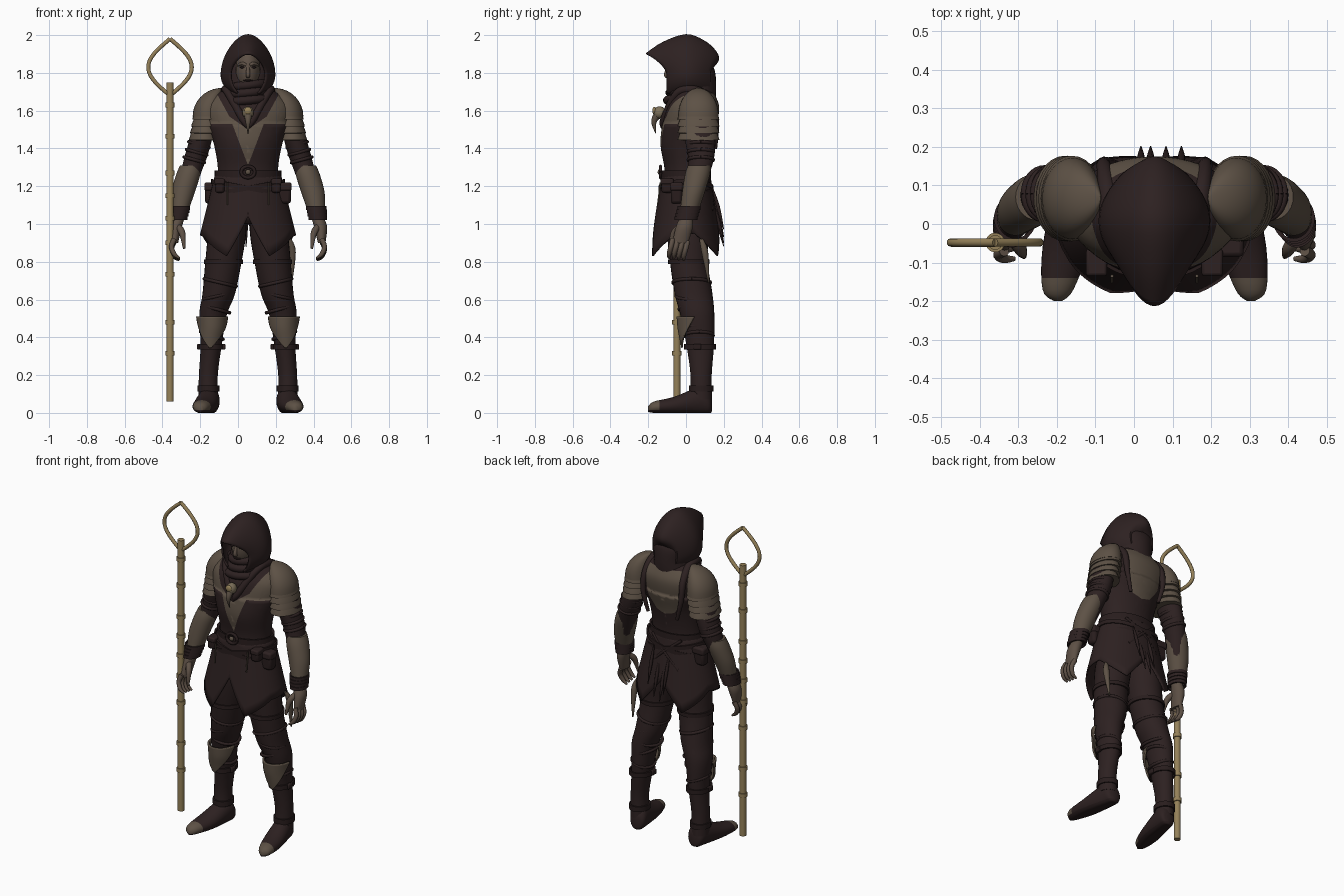
import bpy, bmesh
from math import sin, cos, pi, radians
from mathutils import Vector

if "Cube" in bpy.data.objects:
    bpy.data.objects.remove(bpy.data.objects["Cube"])

C = .053  # body centre line


def material(name, *rgb):
    m = bpy.data.materials.new(name)
    m.use_nodes = True
    m.diffuse_color = (*rgb, 1)
    m.node_tree.nodes["Principled BSDF"].inputs["Base Color"].default_value = (*rgb, 1)
    return m


dark = material("dark cloth", .026, .015, .015)
leather = material("dark leather", .021, .012, .012)
tan = material("tan armour", .11, .083, .06)
skin = material("weathered skin", .11, .08, .06)
gold = material("pale gold wood", .3, .22, .1)
bone = material("old bone", .2, .16, .1)


def grid(name, mat, rows, closed=True, caps=True, thick=0):
    """Skin rows of points into a smooth surface."""
    bm = bmesh.new()
    vs = [[bm.verts.new(p) for p in row] for row in rows]
    n = len(vs[0])
    for a, b in zip(vs, vs[1:]):
        for i in range(n if closed else n - 1):
            j = (i + 1) % n
            bm.faces.new((a[i], a[j], b[j], b[i]))
    if caps and closed:
        bm.faces.new(vs[0][::-1])
        bm.faces.new(vs[-1])
    bmesh.ops.recalc_face_normals(bm, faces=bm.faces)
    me = bpy.data.meshes.new(name)
    bm.to_mesh(me)
    bm.free()
    me.materials.append(mat)
    me.shade_smooth()
    me.set_sharp_from_angle(angle=radians(45))
    ob = bpy.data.objects.new(name, me)
    bpy.context.collection.objects.link(ob)
    if thick:
        m = ob.modifiers.new("thickness", "SOLIDIFY")
        m.thickness, m.offset = thick, 0
    return ob


def spline(pts, k=5):
    """Smooth curve through control tuples of any length."""
    out = []
    for i in range(len(pts) - 1):
        quad = list(zip(pts[max(i - 1, 0)], pts[i], pts[i + 1], pts[min(i + 2, len(pts) - 1)]))
        for j in range(k):
            t = j / k
            out.append([b + t / 2 * (c - a + t * (a + a - 5*b + 4*c - d + t * (3 * (b - c) - a + d)))
                        for a, b, c, d in quad])
    return out + [list(pts[-1])]


def turn(n, closed=False):
    """Angles of a full turn, with the last repeating the first when closed."""
    return [2 * pi * i / n for i in range(n + closed)]


def loft(name, mat, rings, s=1, k=5, n=28, axis="z", half=False, thick=0):
    """Ellipse rings (offset, y, z, rx, ry); with half, a sixth value limits the front arc in degrees."""
    rows = []
    for r in spline(rings, k) if k > 1 else rings:
        x, y, z, rx, ry = r[:5]
        angles = [radians(r[5] * (2 * i / (n - 1) - 1) - 90) for i in range(n)] if half else turn(n)
        row = []
        for a in angles:
            u, v = x + rx * cos(a), ry * sin(a)
            row.append((C + s * u, y + v, z) if axis == "z" else (C + s * u, y, max(z + v, 0)))
        rows.append(row)
    return grid(name, mat, rows, not half, not half, thick)


def tube(name, mat, pts, s=1, k=5, base=C):
    """Sweep a circle along points (offset, y, z, radius)."""
    path = spline(pts, k)
    pos = [Vector((base + s * p[0], p[1], p[2])) for p in path]
    nrm, rows = Vector((.3, .8, .5)), []
    for i, p in enumerate(path):
        t = (pos[min(i + 1, len(pos) - 1)] - pos[max(i - 1, 0)]).normalized()
        nrm = (nrm - t * nrm.dot(t)).normalized()
        side = t.cross(nrm)
        rows.append([pos[i] + p[3] * (nrm * cos(a) + side * sin(a)) for a in turn(10)])
    return grid(name, mat, rows)


def hoop(name, mat, x, y, z, rx, ry, tilt, r, s=1):
    """Round fold of cloth encircling a limb."""
    tube(name, mat, [(x + rx * cos(a), y + ry * sin(a), z + tilt * cos(a), r) for a in turn(16, True)], s, k=2)


def band(name, mat, x, y, z, rx, ry, h, s=1, tilt=0):
    """Flat strap around a body part, optionally tilted."""
    rows = []
    for dz, g in ((-h, -.004), (-h, .005), (h, .005), (h, -.004)):
        rows.append([(C + s * (x + (rx + g) * cos(a)), y + (ry + g) * sin(a), z + dz + tilt * cos(a))
                     for a in turn(36)])
    grid(name, mat, rows, caps=False)


def box(name, mat, centre, size, s=1):
    x, y, z = centre
    a, b, h = (v / 2 for v in size)
    rows = [[(C + s * (x + i * a), y + j * b, z + k * h) for i, j in ((-1, -1), (1, -1), (1, 1), (-1, 1))]
            for k in (-1, 1)]
    m = grid(name, mat, rows).modifiers.new("soft edges", "BEVEL")
    m.width, m.segments = min(size) / 4, 2


def ball(name, mat, centre, radii):
    x, y, z = centre
    rx, ry, rz = radii
    arc = [pi * (i + .05) / 14.1 for i in range(15)]
    loft(name, mat, [(x, y, z - rz * cos(a), rx * sin(a), ry * sin(a)) for a in arc], k=1)


def paint(ob, mats, planes, rule):
    """Cut clean borders, then colour faces by a rule on their centre."""
    bm = bmesh.new()
    bm.from_mesh(ob.data)
    for co, no in planes:
        bmesh.ops.bisect_plane(bm, geom=bm.verts[:] + bm.edges[:] + bm.faces[:], plane_co=co, plane_no=no)
    for f in bm.faces:
        c = f.calc_center_median()
        f.material_index = rule(abs(c.x - C), c.y, c.z)
    bm.to_mesh(ob.data)
    bm.free()
    for m in mats:
        ob.data.materials.append(m)


# Torso with chest wedge, upper chest and back shield
torso = loft("torso", dark, [(0, 0, 1.2, .165, .115), (0, 0, 1.3, .16, .115), (0, 0, 1.42, .18, .135),
                             (0, .02, 1.53, .215, .145), (0, .035, 1.62, .225, .14), (0, .04, 1.68, .175, .115),
                             (0, .03, 1.73, .1, .095), (0, .02, 1.78, .065, .07)], n=48)
chest, armpit = .38, 1.53
cuts = [((C, 0, z), (0, 0, 1)) for z in (armpit, 1.69)]
for s in (1, -1):
    cuts += [((C, 0, 1.31), (1, 0, -chest * s)), ((C, 0, 1.5), (-.7 * s, 0, 1)), ((C, 0, 1.39), (1, 0, -.55 * s)),
             ((C, 0, 1.4), (-.3 * s, 0, 1)), ((C, 0, 1.34), (-1.3 * s, 0, 1))]
    cuts += [((C + u * s, 0, 0), (1, 0, 0)) for u in (.115, .16)]


def torso_rule(u, y, z):
    if y < .04:
        wedge = u < chest * (z - 1.31) and z < 1.5 + .7 * u
        return int(wedge or (z > armpit and u > .55 * (z - 1.39)))
    shield = u < .115 and max(1.4 + .3 * u, 1.34 + 1.3 * u) < z < 1.69
    return int(shield or (u > .16 and z > armpit))


paint(torso, [tan], cuts, torso_rule)
loft("pelvis", dark, [(0, 0, 1, .07, .08), (0, 0, 1.06, .16, .115), (0, 0, 1.25, .16, .11)])

# Tunic skirt with pointed tails and notches front and back
HEM = ((0, 1.04), (24, .83), (64, .93), (105, .95), (150, .83), (180, 1))


def hem(deg):
    for (a, p), (b, q) in zip(HEM, HEM[1:]):
        if deg <= b:
            return p + (q - p) * (deg - a) / (b - a)


skirt = []
for j in range(9):
    row = []
    for deg in range(-180, 180, 3):
        drop = (1.28 - hem(abs(deg))) * j / 8
        a = radians(deg)
        row.append((C + (.166 + .25 * drop) * sin(a), -(.122 + .155 * drop) * cos(a), 1.28 - drop))
    skirt.append(row)
grid("tunic_skirt", dark, skirt, caps=False, thick=.008)
tube("skirt_overlap", leather, [(0, -.126, 1.25, .004), (0, -.158, 1.05, .004)])

# Belts, buckle, pouches and hanging gear
band("waist_belt", leather, 0, 0, 1.265, .172, .127, .018)
tube("buckle", leather, [(.036 * cos(a), -.135, 1.275 + .03 * sin(a), .009) for a in turn(12, True)], k=2)
ball("buckle_stud", tan, (0, -.14, 1.275), (.014, .01, .014))
for s in (1, -1):
    band("slung_belt", leather, 0, 0, 1.19, .19, .14, .012, tilt=.035 * s)
    for x, y, z, w in ((.19, -.05 * s, 1.16, .075), (.15, -.1, 1.2, .05)):
        box("belt_pouch", leather, (x, y, z), (w, .06, w * 1.4), s)
        box("pouch_flap", dark, (x, y, z + w / 2), (w * 1.1, .07, w * .6), s)
    tube("front_charm", tan, [(.11, -.135, 1.22, .004), (.11, -.15, 1.1, .004)], s)
    tube("back_strap", leather, [(-.1, .11, 1.25, .009), (0, .14, 1.17, .009), (.1, .135, 1.07, .009)], s)
for x, z in ((-.035, 1), (-.01, .95), (.03, .97), (.07, 1.04)):
    tube("back_charm", leather, [(x, .14, z + .15, .004), (x, .17, z + .05, .01), (x, .2, z - .07, .002)])
tube("dagger_sheath", tan, [(.22, .08, .92, .01), (.235, .1, .85, .018), (.23, .12, .69, .004)])

# Hood: peaked arches swept from the pointed brim to the nape, each with its crown height and depth
crowns = spline([(1.9, -.21), (1.96, -.12), (2, 0), (1.97, .09), (1.92, .15), (1.87, .17), (1.82, .13)], 4)
hood = []
for i, (top, crown_y) in enumerate(crowns):
    t = i / (len(crowns) - 1)
    width = .14 * sin(.7 + (pi - .73) * t)
    base_y = min(.3 * t - .1, .125)
    row = []
    for deg in range(-55, 236, 8):
        c = sin(radians(deg))
        up = max(c, 0)
        z = 1.79 + c * ((top - 1.79) if c > 0 else .12)
        row.append((C + width * cos(radians(deg)) * (1 - up * up / 5), base_y + (crown_y - base_y) * up ** 1.8, z))
    hood.append(row)
grid("hood", dark, hood, closed=False, thick=.01)
loft("hood_nape", dark, [(0, .03, 1.64, .135, .125), (0, .04, 1.73, .11, .12),
                         (0, .06, 1.82, .11, .09), (0, .06, 1.87, .06, .05)])
for i in range(3):
    r = .083 + .013 * i
    hoop("scarf_fold", dark, 0, .01, 1.735 - .04 * i, r, r, .01, .023)
for s in (1, -1):
    tube("collar_strap", dark, [(.1, .155, 1.4, .01), (.13, .16, 1.52, .015), (.13, .14, 1.63, .02), (.12, .07, 1.7, .025),
                                (.11, -.04, 1.7, .02), (.03, -.115, 1.56, .02), (0, -.125, 1.51, .01)], s)

# Face
ball("head", skin, (0, -.015, 1.82), (.065, .085, .12))
tube("nose", skin, [(0, -.09, 1.84, .007), (0, -.105, 1.79, .012), (0, -.09, 1.78, .009)])
tube("mouth", leather, [(-.024, -.085, 1.76, .003), (0, -.095, 1.76, .005), (.024, -.085, 1.76, .003)])
for s in (1, -1):
    tube("brow", skin, [(.01, -.095, 1.84, .008), (.03, -.09, 1.85, .009), (.055, -.07, 1.84, .006)], s)
    ball("eye", leather, (s * .03, -.09, 1.83), (.014, .007, .006))

# Bird skull pendant
ball("pendant_skull", bone, (0, -.14, 1.59), (.03, .033, .033))
tube("pendant_beak", tan, [(0, -.15, 1.58, .022), (0, -.17, 1.54, .014), (0, -.16, 1.48, .002)])
ball("pendant_gem", gold, (0, -.168, 1.6), (.02, .01, .02))

for s, side in ((1, "left"), (-1, "right")):
    # Shoulder armour: a rounded cap over four overlapping bands
    arc = [pi / 2 * (i + .5) / 8.5 for i in range(9)]
    loft(side + "_shoulder_cap", tan, [(.14 + .073 * sin(a), .066, 1.57 + .15 * cos(a), .08 * sin(a), .107 * sin(a))
                                       for a in arc], s, k=1)
    for i in range(4):
        z, x = 1.595 - i * .036, .214 + i * .006
        loft(side + "_shoulder_band", tan, [(x, .066, z - d, .066 + g, .096 + g)
                                            for d, g in ((0, 0), (.03, .012), (.042, .015), (.044, -.01))], s, k=1)
    # Arm, bracer and wrist wrap
    loft(side + "_arm", dark, [(.215, .065, 1.62, .06, .08), (.25, .075, 1.45, .06, .08), (.275, .08, 1.36, .06, .07),
                               (.3, .07, 1.28, .055, .06), (.34, .04, 1.15, .05, .05), (.365, 0, 1.03, .036, .04)], s)
    for i in range(3):
        hoop(side + "_sleeve_fold", dark, .26 + .012 * i, .078, 1.42 - .04 * i, .054, .066, .015, .009, s)
    loft(side + "_bracer", tan, [(.305, .07, 1.31, .055, .06), (.317, .06, 1.26, .064, .066),
                                 (.343, .04, 1.17, .062, .06), (.36, .02, 1.08, .048, .05)], s)
    for i in range(4):
        band(side + "_wrist_wrap", dark, .361 + i * .003, .015 - i * .005, 1.085 - i * .018, .05 - i * .002, .056, .01, s)
    # Hand
    loft(side + "_palm", skin, [(.37, 0, 1.03, .033, .035), (.385, -.01, .98, .034, .045), (.39, -.03, .9, .02, .042)], s)
    for i in range(4):
        y, z = -.07 + i * .026, .92 - .004 * i
        tube(side + "_finger", skin, [(.39, y, z, .014), (.405, y - .01, z - .04, .0135),
                                      (.39, y - .02, z - .08, .012), (.363, y - .02, z - .1, .006)], s)
    tube(side + "_thumb", skin, [(.37, -.03, .985, .018), (.348, -.065, .95, .017), (.338, -.085, .87, .006)], s)
    # Leg with cloth folds
    loft(side + "_leg", dark, [(.095, .01, 1.06, .085, .11), (.11, .01, .95, .1, .11), (.13, .015, .8, .096, .1),
                               (.155, .04, .63, .086, .1), (.185, .06, .52, .073, .09), (.195, .075, .36, .056, .073),
                               (.21, .08, .2, .05, .056), (.21, .08, .07, .052, .058)], s)
    for i in range(5):
        t = i / 4
        r = .085 - .025 * t
        hoop(side + "_trouser_fold", dark, .147 + .045 * t, .03 + .04 * t, .69 - .28 * t, r, r + .014,
             .02 * (-1) ** i, .009, s)
    loft(side + "_knee_guard", tan, [(.19, .055, .51, .08, .1, 85), (.19, .06, .45, .077, .1, 62),
                                     (.197, .066, .39, .072, .095, 32), (.2, .07, .345, .068, .09, 4)], s, half=True, thick=.01)
    band(side + "_shin_strap", leather, .197, .075, .35, .064, .08, .014, s)
    band(side + "_thigh_strap", leather, .13, .015, .8, .098, .104, .012, s)
    for x in (.13, .26):
        box(side + "_strap_buckle", leather, (x, .06, .35), (.02, .04, .03), s)
    band(side + "_boot_strap", leather, .21, .08, .13, .053, .06, .016, s)
    # Boot with bare toe cap and dark sole
    boot = loft(side + "_boot", dark, [(.2, .137, .04, .015, .03), (.2, .125, .05, .044, .055), (.206, .08, .065, .055, .075),
                                       (.23, -.06, .04, .06, .046), (.25, -.17, .03, .04, .03), (.25, -.2, .02, .01, .015)],
                s, axis="y")
    paint(boot, [tan, leather], [((0, -.14, 0), (0, 1, 0)), ((0, 0, .014), (0, 0, 1))],
          lambda u, y, z: 2 if z < .014 else int(y < -.14))

# Staff with joints and a leaf-shaped loop
SX, SY = -.36, -.048
loft("staff", gold, [(SX - C, SY, z, .019, .019) for z in (.06, 1.75)], k=1, n=16)
for z in (.315, .48, .735, .9, 1.03, 1.15, 1.27, 1.465, 1.63):
    band("staff_joint", gold, SX - C, SY, z, .02, .02, .012)
for s in (1, -1):
    tube("staff_loop", gold, [(.115 * sin(pi * i / 20), SY, 1.68 + .3 * i / 20, .011) for i in range(21)], s, k=2, base=SX)
